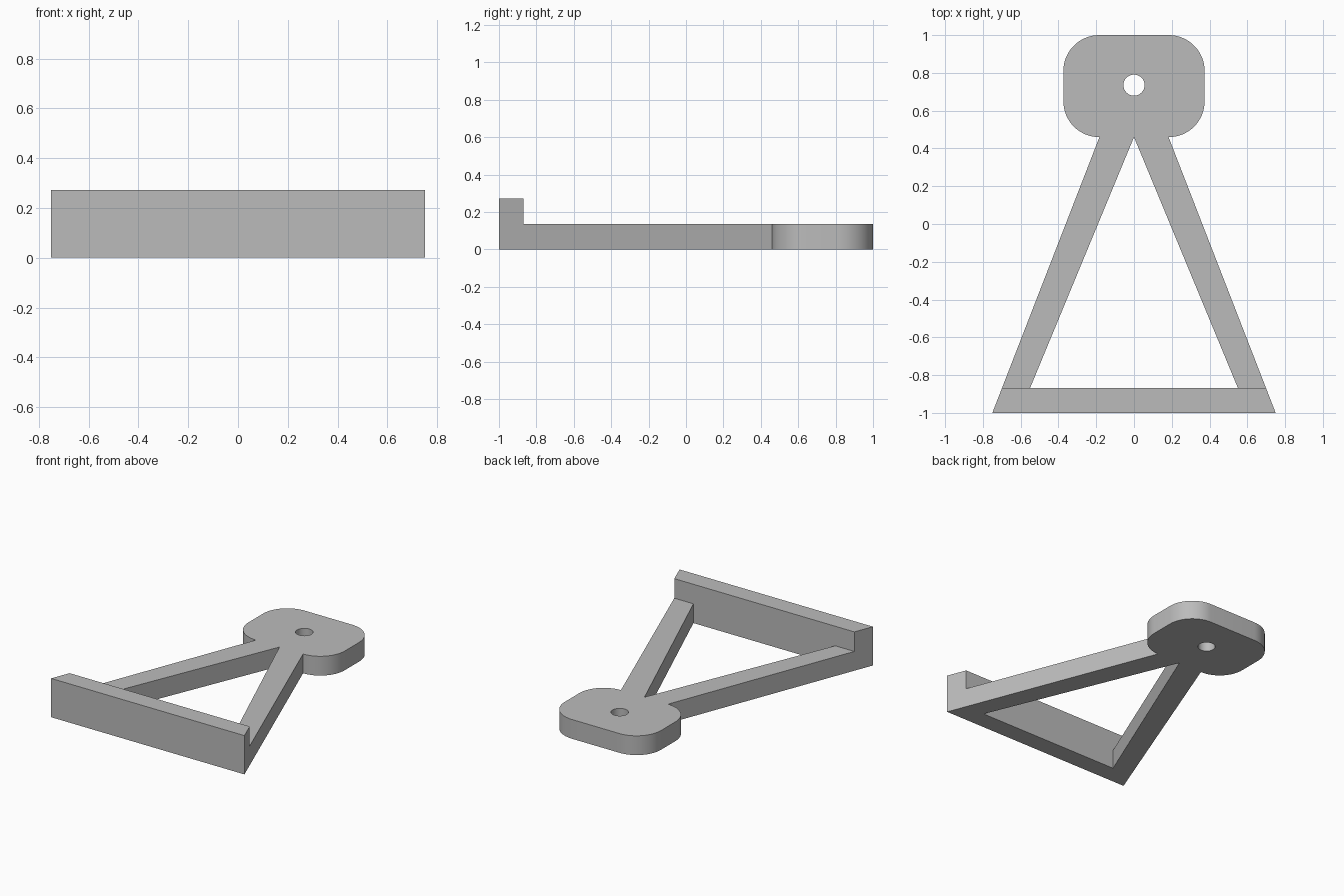
import bpy, bmesh, math
from mathutils import Vector

if "Cube" in bpy.data.objects:
    bpy.data.objects.remove(bpy.data.objects["Cube"])

ARM_TOP, BAR_TOP = 0.135, 0.272
BAR_BACK, HEAD_FRONT = -0.868, 0.46
HEAD_X, RADIUS = 0.374, 0.19

grey = bpy.data.materials.new("plain grey")
grey.use_nodes = True
grey.diffuse_color = (0.5, 0.5, 0.5, 1)
grey.node_tree.nodes["Principled BSDF"].inputs["Base Color"].default_value = (0.5, 0.5, 0.5, 1)


def arc(cx, cy, r, start, end, steps):
    """Points along an arc, angles in degrees."""
    angles = [math.radians(start + (end - start) * i / steps) for i in range(steps + 1)]
    return [(cx + r * math.cos(a), cy + r * math.sin(a)) for a in angles]


def slab(name, loops, height):
    """Extrude closed outlines (the outer one and any holes) up from the floor."""
    bm = bmesh.new()
    edges = []
    for loop in loops:
        verts = [bm.verts.new((x, y, 0)) for x, y in loop]
        edges += [bm.edges.new((v, verts[i - 1])) for i, v in enumerate(verts)]
    bmesh.ops.triangle_fill(bm, use_beauty=True, edges=edges, normal=(0, 0, 1))
    up = bmesh.ops.extrude_face_region(bm, geom=bm.faces[:], use_keep_orig=True)
    moved = [g for g in up["geom"] if isinstance(g, bmesh.types.BMVert)]
    bmesh.ops.translate(bm, verts=moved, vec=Vector((0, 0, height)))
    bmesh.ops.recalc_face_normals(bm, faces=bm.faces[:])
    bmesh.ops.dissolve_limit(bm, angle_limit=0.001, verts=bm.verts[:], edges=bm.edges[:])
    mesh = bpy.data.meshes.new(name)
    bm.to_mesh(mesh)
    bm.free()
    mesh.materials.append(grey)
    obj = bpy.data.objects.new(name, mesh)
    bpy.context.collection.objects.link(obj)
    bpy.ops.object.select_all(action="DESELECT")
    obj.select_set(True)
    bpy.context.view_layer.objects.active = obj
    bpy.ops.object.shade_smooth_by_angle(angle=math.radians(30))
    return obj


def outer_x(y):
    """Half width of the tapered frame at a given depth."""
    return 0.75 + (0.183 - 0.75) * (y + 1) / (HEAD_FRONT + 1)


# Rounded head with two splayed arms, as one outline mirrored across x
half = [(0.55, BAR_BACK), (outer_x(BAR_BACK), BAR_BACK), (0.183, HEAD_FRONT)]
half += arc(HEAD_X - RADIUS, HEAD_FRONT + RADIUS, RADIUS, -90, 0, 16)
half += arc(HEAD_X - RADIUS, 1 - RADIUS, RADIUS, 0, 90, 16)
outline = [(0, HEAD_FRONT)] + half + [(-x, y) for x, y in reversed(half)]
pivot_hole = arc(0, 0.735, 0.056, 0, 360, 32)[:-1]
slab("head_and_arms", [outline, pivot_hole], ARM_TOP)

# Taller crossbar along the front, its ends following the taper
back = outer_x(BAR_BACK)
slab("front_crossbar", [[(-0.75, -1), (0.75, -1), (back, BAR_BACK), (-back, BAR_BACK)]], BAR_TOP)
